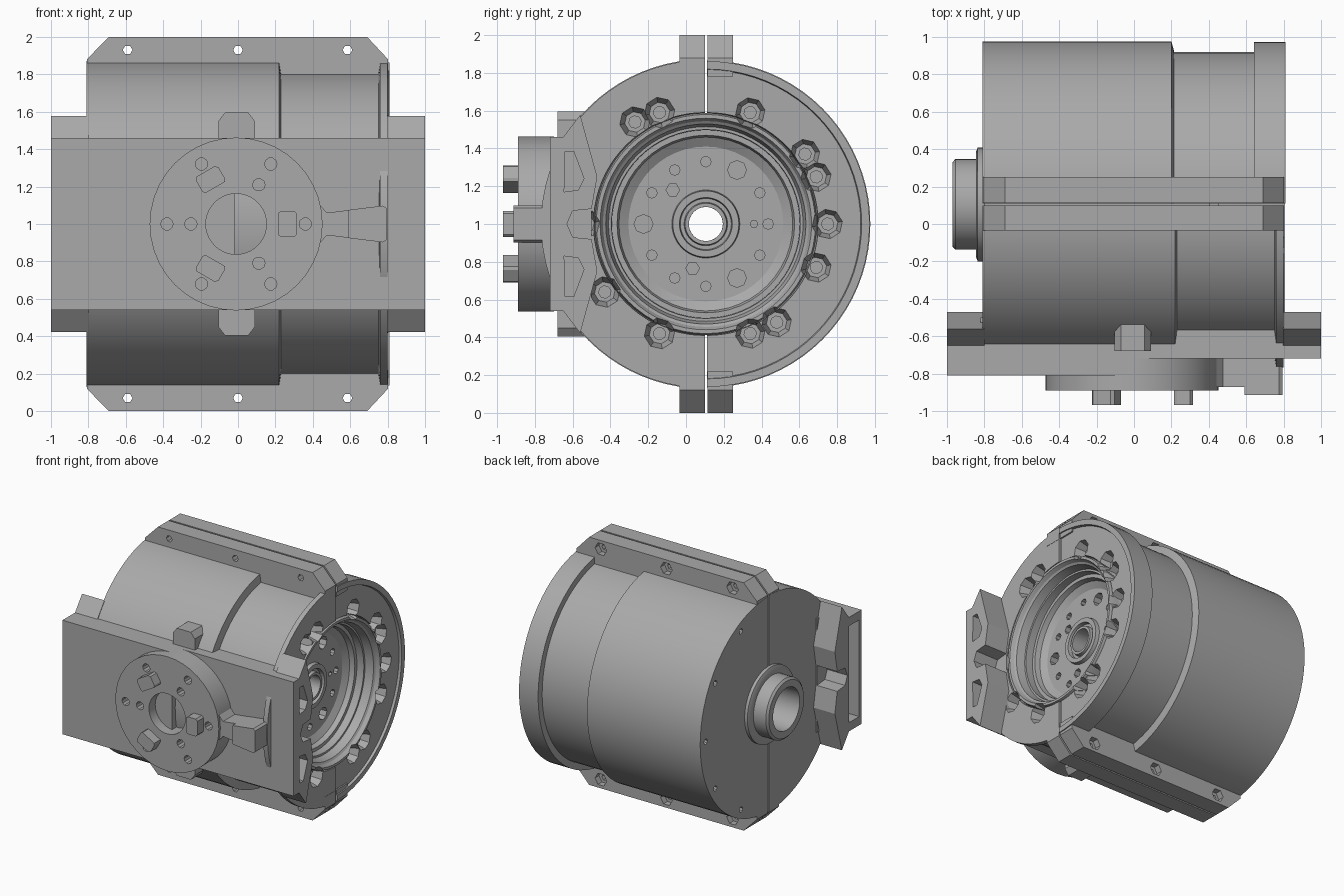
import bpy, bmesh, math

if "Cube" in bpy.data.objects:
    bpy.data.objects.remove(bpy.data.objects["Cube"])

CY, CZ = 0.105, 1.0          # main axis runs along x through here

grey = bpy.data.materials.new("machined_grey")
grey.diffuse_color = (0.40, 0.40, 0.40, 1)
grey.use_nodes = True
grey.node_tree.nodes["Principled BSDF"].inputs["Base Color"].default_value = grey.diffuse_color


def finish(name, bm):
    bmesh.ops.remove_doubles(bm, verts=bm.verts, dist=1e-5)
    bmesh.ops.recalc_face_normals(bm, faces=bm.faces)
    me = bpy.data.meshes.new(name)
    bm.to_mesh(me)
    bm.free()
    me.materials.append(grey)
    ob = bpy.data.objects.new(name, me)
    bpy.context.collection.objects.link(ob)
    return ob


def add_revolve(bm, prof, n, axis, a, b, start=0.0, sweep=360.0):
    """Closed (height, radius) profile turned about an axis through (a, b)."""
    full = sweep >= 360
    rings = []
    for i in range(n if full else n + 1):
        t = math.radians(start + sweep * i / n)
        ring = []
        for h, r in prof:
            p, q = a + r * math.cos(t), b + r * math.sin(t)
            ring.append(bm.verts.new((h, p, q) if axis == 'X' else (p, h, q)))
        rings.append(ring)
    m = len(prof)
    for i in range(n):
        r0, r1 = rings[i], rings[(i + 1) % len(rings)]
        for j in range(m):
            k = (j + 1) % m
            if prof[j][1] < 1e-6 and prof[k][1] < 1e-6:
                continue
            if prof[j][1] < 1e-6:
                bm.faces.new((r0[j], r0[k], r1[k]))
            elif prof[k][1] < 1e-6:
                bm.faces.new((r0[j], r0[k], r1[j]))
            else:
                bm.faces.new((r0[j], r0[k], r1[k], r1[j]))
    if not full:
        bm.faces.new(rings[0])
        bm.faces.new(rings[-1])
    loose = [v for v in bm.verts if not v.link_faces]
    bmesh.ops.delete(bm, geom=loose, context='VERTS')


def revolve(name, *args, **kw):
    bm = bmesh.new()
    add_revolve(bm, *args, **kw)
    return finish(name, bm)


def add_prism(bm, pts, axis, lo, hi):
    put = {'X': lambda h, p: (h, p[0], p[1]), 'Y': lambda h, p: (p[0], h, p[1])}[axis]
    v0 = [bm.verts.new(put(lo, p)) for p in pts]
    v1 = [bm.verts.new(put(hi, p)) for p in pts]
    bm.faces.new(v0)
    bm.faces.new(v1)
    for i in range(len(pts)):
        j = (i + 1) % len(pts)
        bm.faces.new((v0[i], v0[j], v1[j], v1[i]))


def prism(name, *args):
    bm = bmesh.new()
    add_prism(bm, *args)
    return finish(name, bm)


def rect(x0, x1, z0, z1):
    return [(x0, z0), (x1, z0), (x1, z1), (x0, z1)]


def mirror_z(pts):
    return pts + [(p, 2 * CZ - q) for p, q in reversed(pts) if abs(q - CZ) > 1e-6]


def cut(ob, build):
    """Subtract the shapes that build(bm) makes."""
    bm = bmesh.new()
    build(bm)
    cutter = finish("cutter", bm)
    cutter.hide_render = True
    mod = ob.modifiers.new("cut", 'BOOLEAN')
    mod.operation, mod.solver, mod.object = 'DIFFERENCE', 'EXACT', cutter
    mod.use_self = True
    bpy.context.view_layer.objects.active = ob
    bpy.ops.object.modifier_apply(modifier="cut")
    bpy.data.objects.remove(cutter)


def pin(h0, h1, r):
    return [(h0, 0), (h0, r), (h1, r), (h1, 0)]


# --- two-part housing with stepped outside and open bore
inner = [(0.80, 0.59), (0.45, 0.57), (0.45, 0.20), (-0.81, 0.20)]
front = [(-0.81, 0.872), (0.22, 0.872), (0.23, 0.81), (0.75, 0.81), (0.76, 0.868), (0.80, 0.868)]
back = [(-0.81, 0.866), (0.20, 0.866), (0.215, 0.81), (0.64, 0.81), (0.64, 0.862),
        (0.81, 0.862), (0.81, 0.82), (0.79, 0.815)]
inner_back = [(0.79, 0.59)] + inner[1:]
front_housing = revolve("front_housing", front + inner, 40, 'X', 0.10, CZ, start=90, sweep=180)
back_housing = revolve("back_housing", back + inner_back, 40, 'X', 0.11, CZ, start=-90, sweep=180)

# --- bearing ring and recessed output disc
bearing_ring = revolve("bearing_ring", [
    (0.45, 0.575), (0.78, 0.588), (0.805, 0.58), (0.805, 0.56), (0.775, 0.545), (0.765, 0.53),
    (0.70, 0.515), (0.70, 0.50), (0.45, 0.49)], 64, 'X', CY, CZ)
output_disc = revolve("output_disc", [
    (0.40, 0.50), (0.64, 0.50), (0.64, 0.47), (0.60, 0.46), (0.57, 0.41), (0.57, 0.18),
    (0.60, 0.175), (0.60, 0.14), (0.57, 0.135), (0.57, 0.115), (0.60, 0.11), (0.60, 0.09),
    (0.40, 0.09)], 48, 'X', CY, CZ)

# --- bolt pockets around the bore
POCKETS = [(-0.27, 1.54), (-0.14, 1.59), (0.34, 1.59), (0.63, 1.37), (0.69, 1.25), (0.75, 1.0),
           (0.69, 0.77), (0.48, 0.48), (0.34, 0.42), (-0.14, 0.42), (-0.43, 0.64), (-0.54, 1.0)]
POCKET = [(0.58, 0), (0.58, 0.033), (0.71, 0.033), (0.71, 0.055), (0.82, 0.088), (0.82, 0)]


def pockets(bm):
    for y, z in POCKETS:
        add_revolve(bm, POCKET, 8, 'X', y, z, start=10)


def rim_holes(bm):
    pockets(bm)
    for a in (-64, -32, 0, 32, 64):
        t = math.radians(a)
        add_revolve(bm, pin(-0.9, -0.72, 0.022), 8, 'X', CY + 0.8 * math.cos(t), CZ + 0.8 * math.sin(t))


cut(front_housing, pockets)
cut(back_housing, rim_holes)
cut(bearing_ring, pockets)


# --- screw holes in the output disc
def disc_holes(bm):
    for i in range(12):
        t = math.radians(30 * i)
        r = 0.05 if i in (2, 6, 10) else 0.028
        add_revolve(bm, pin(0.48, 0.7, r), 8, 'X', CY + 0.33 * math.cos(t), CZ + 0.33 * math.sin(t))
    for y, z, r in ((-0.07, 1.18, 0.036), (0.035, 0.765, 0.036), (0.36, 1.0, 0.02)):
        add_revolve(bm, pin(0.48, 0.7, r), 6, 'X', y, z)


cut(output_disc, disc_holes)

# --- hollow shaft stub on the left, with its inner tube
revolve("shaft_stub", [
    (-0.97, 0.17), (-0.97, 0.225), (-0.955, 0.242), (-0.845, 0.242), (-0.845, 0.28), (-0.835, 0.305),
    (-0.80, 0.305), (-0.80, 0.21), (-0.70, 0.205), (-0.70, 0.165)], 40, 'X', CY, CZ)
revolve("shaft_tube", [(-0.72, 0.21), (0.45, 0.21), (0.45, 0.09), (-0.72, 0.09)], 32, 'X', CY, CZ)

# --- clamp flanges above and below, with through bolts and hex recesses
for side, s in (("top", 1), ("bottom", -1)):
    outline = [(x, CZ + s * z) for x, z in
               [(-0.808, 0.78), (-0.808, 0.88), (-0.69, 1.0), (0.69, 1.0), (0.802, 0.88), (0.802, 0.78)]]

    def bolt_holes(bm):
        for x in (-0.59, 0, 0.585):
            add_revolve(bm, [(-0.1, 0), (-0.1, 0.026), (0.2, 0.026), (0.2, 0.052), (0.3, 0.052), (0.3, 0)],
                        6, 'Y', x, CZ + s * 0.93)
    for part, y0, y1 in (("front", -0.035, 0.10), ("back", 0.113, 0.25)):
        cut(prism(f"{side}_{part}_flange", outline, 'Y', y0, y1), bolt_holes)

# --- mounting plate, thicker on its left half
prism("plate_left", rect(-0.81, -0.5, 0.54, 1.46), 'X', -0.82, -0.02)
prism("plate_right", rect(-0.72, -0.5, 0.54, 1.46), 'X', -0.02, 0.80)


# --- plate end wings
def wing_outline(y):
    return mirror_z([(y, 1.46), (-0.65, 1.46), (-0.56, 1.578), (-0.47, 1.25), (-0.50, 1.08),
                     (-0.60, 1.07), (-0.63, 1.0)])


def right_windows(bm):
    win = [(-0.64, 1.385), (-0.595, 1.385), (-0.54, 1.24), (-0.57, 1.18), (-0.645, 1.17)]
    add_prism(bm, win, 'X', 0.86, 1.1)
    add_prism(bm, [(y, 2 - z) for y, z in win], 'X', 0.86, 1.1)


cut(prism("right_wing", wing_outline(-0.72), 'X', 0.795, 1.0), right_windows)
cut(prism("left_wing", wing_outline(-0.81), 'X', -1.0, -0.80),
    lambda bm: add_prism(bm, rect(-0.78, -0.65, 0.61, 1.39), 'X', -1.1, -0.87))

# --- chamfered boss crossing behind the plate
prism("cross_boss", [(x, y) for x, y in mirror_z(
    [(-0.105, 1.55), (-0.07, 1.595), (0.055, 1.595), (0.09, 1.55)])], 'Y', -0.68, -0.52)

# --- round coupling with holes
DX = -0.01
coupling = revolve("coupling", [(-0.89, 0.162), (-0.89, 0.462), (-0.70, 0.462), (-0.70, 0.162)],
                   40, 'Y', DX, CZ)


def coupling_holes(bm):
    for i in range(6):
        t = math.radians(60 * i)
        add_revolve(bm, pin(-0.95, -0.8, 0.033), 10, 'Y', DX + 0.37 * math.cos(t), CZ + 0.37 * math.sin(t))
    for i in range(3):
        t = math.radians(60 + 120 * i)
        add_revolve(bm, pin(-0.95, -0.8, 0.033), 10, 'Y', DX + 0.242 * math.cos(t), CZ + 0.242 * math.sin(t))


cut(coupling, coupling_holes)

# --- three drive dogs on the coupling
DOG = [(0.225, -0.06), (0.24, -0.07), (0.31, -0.07), (0.325, -0.055), (0.325, 0.055),
       (0.31, 0.07), (0.24, 0.07), (0.225, 0.06)]
for i in range(3):
    t = math.radians(120 * i)
    c, s = math.cos(t), math.sin(t)
    prism(f"drive_dog_{i + 1}", [(DX + p * c - q * s, CZ + p * s + q * c) for p, q in DOG],
          'Y', -0.968, -0.85)

# --- latch arm to the right of the coupling
prism("latch_neck", mirror_z([(0.40, 1.10), (0.44, 1.10), (0.475, 1.06), (0.60, 1.075)]), 'Y', -0.87, -0.70)
prism("latch_block", mirror_z([(0.59, 1.075), (0.775, 1.098), (0.793, 1.085)]), 'Y', -0.913, -0.70)

# --- smooth the round faces, keep edges crisp
for ob in bpy.context.scene.objects:
    ob.select_set(True)
bpy.context.view_layer.objects.active = coupling
bpy.ops.object.shade_smooth_by_angle(angle=math.radians(25))
